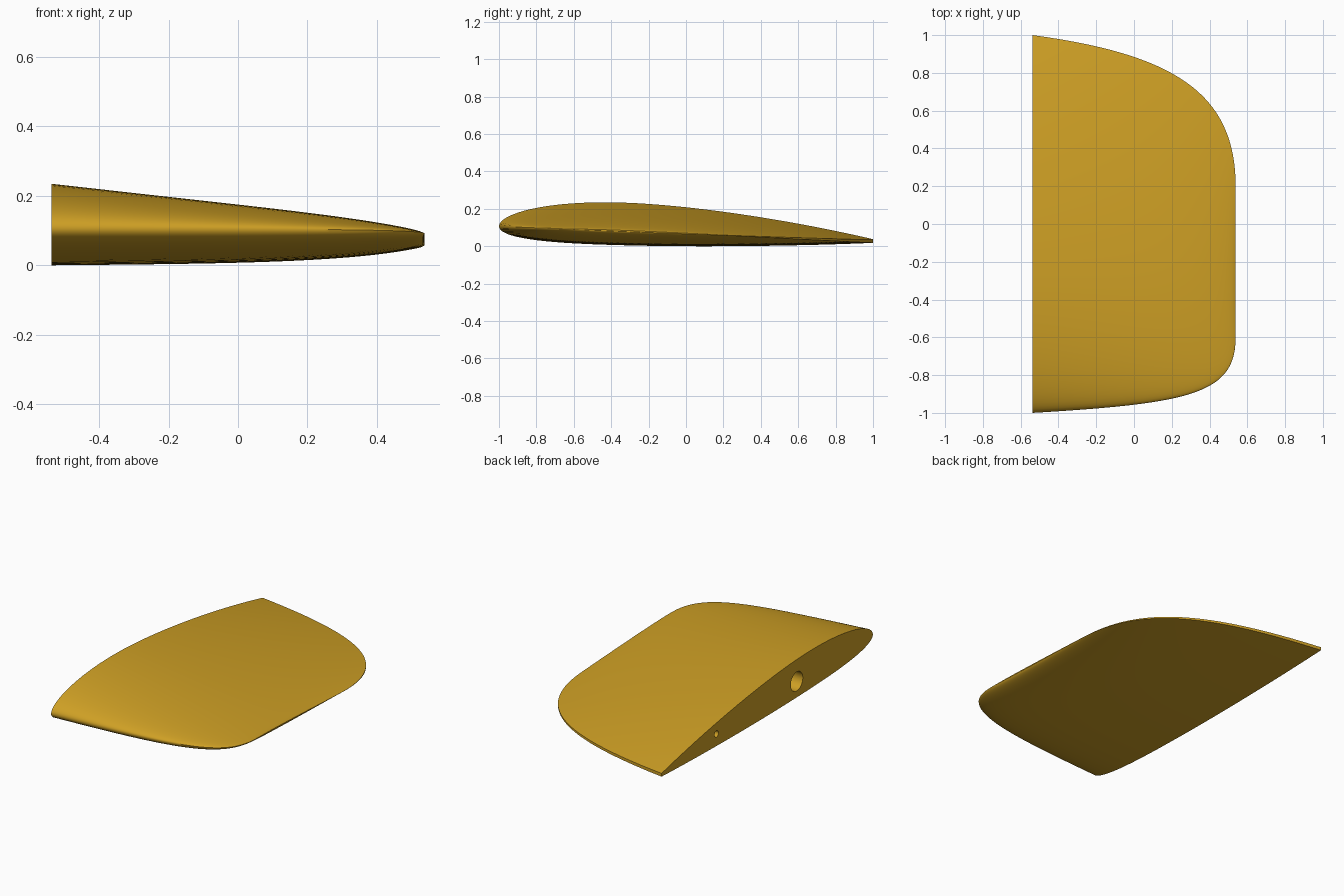
import bpy, bmesh, math
from mathutils import Matrix

cube = bpy.data.objects.get("Cube")
if cube:
    bpy.data.objects.remove(cube)

HALF = 0.538          # half span
SECTIONS, POINTS = 56, 48


def bezier(a, b, c, d, t):
    u = 1 - t
    return a * u**3 + 3 * b * u * u * t + 3 * c * u * t * t + d * t**3


def outline_y(x, inner_x, ys):
    """Height of an outline curve in plan at span position x."""
    lo, hi = 0.0, 1.0
    for _ in range(50):
        mid = (lo + hi) / 2
        if bezier(-HALF, inner_x, HALF, HALF, mid) < x:
            lo = mid
        else:
            hi = mid
    return bezier(*ys, lo)


def thickness(t):
    return 0.6 * (0.2969 * math.sqrt(t) - 0.126 * t - 0.3516 * t**2
                  + 0.2843 * t**3 - 0.1015 * t**4)


def camber(t):
    if t < 0.4:
        return 0.125 * (0.8 * t - t * t)
    return 0.0556 * (0.2 + 0.8 * t - t * t)


def upper(t):
    return 1.9 * (thickness(t) + camber(t)) + 0.007 * t


def lower(t):
    return 1.7 * (thickness(t) - camber(t)) + 0.05 * t * t * (1 - t) + 0.008 * t


def section(s):
    """Closed airfoil loop at span fraction s."""
    x = -HALF + 2 * HALF * s
    front = outline_y(x, 0.3, (-1, -0.95, -0.9, -0.6))
    back = outline_y(x, 0.2, (1, 0.9, 0.7, 0.2))
    up = max(0.03, (1 - 0.8 * s) * math.sqrt(max(0, 1 - s**8)))
    down = max(0.03, (1 - 0.12 * s) * math.sqrt(max(0, 1 - s**4)))
    steps = [(1 - math.cos(math.pi * i / POINTS)) / 2 for i in range(POINTS + 1)]
    loop = [(t, up * upper(t)) for t in reversed(steps)]
    loop += [(t, -down * lower(t)) for t in steps[1:]]
    pts = []
    for t, h in loop:
        y = front + t * (back - front)
        pts.append((x, y, 0.107 - 0.039 * (y + 1) + h))
    return pts


def finish(bm, name):
    bmesh.ops.recalc_face_normals(bm, faces=bm.faces)
    mesh = bpy.data.meshes.new(name)
    bm.to_mesh(mesh)
    bm.free()
    ob = bpy.data.objects.new(name, mesh)
    bpy.context.collection.objects.link(ob)
    return ob


# Lofted wing tip, closed at root and tip
bm = bmesh.new()
rings = [[bm.verts.new(p) for p in section(math.sin(math.pi / 2 * i / SECTIONS))]
         for i in range(SECTIONS + 1)]
count = len(rings[0])
for a, b in zip(rings, rings[1:]):
    for i in range(count):
        j = (i + 1) % count
        bm.faces.new((a[i], a[j], b[j], b[i]))
bm.faces.new(rings[0])
bm.faces.new(rings[-1])
floor = min(v.co.z for v in bm.verts)
bmesh.ops.translate(bm, vec=(0, 0, -floor), verts=bm.verts)
wing = finish(bm, "wing_tip")

gold = bpy.data.materials.new("golden_yellow")
gold.use_nodes = True
colour = (0.62, 0.35, 0.018, 1)
gold.diffuse_color = colour
gold.node_tree.nodes["Principled BSDF"].inputs["Base Color"].default_value = colour
wing.data.materials.append(gold)

# Spar and pin sockets in the root face
cutters = []
for name, y, z, radius, depth in (("spar_socket", -0.28, 0.1, 0.057, 0.4),
                                  ("pin_socket", 0.48, 0.075, 0.019, 0.15)):
    bm = bmesh.new()
    place = Matrix.Translation((-HALF, y, z)) @ Matrix.Rotation(math.pi / 2, 4, "Y")
    bmesh.ops.create_cone(bm, cap_ends=True, segments=32, radius1=radius,
                          radius2=radius, depth=2 * depth, matrix=place)
    cutter = finish(bm, name)
    cutter.data.materials.append(gold)
    cutter.hide_render = True
    cutters.append(cutter)
    cut = wing.modifiers.new(name, "BOOLEAN")
    cut.operation = "DIFFERENCE"
    cut.solver = "EXACT"
    cut.object = cutter

# Bake the sockets and drop the cutters
bpy.context.view_layer.update()
graph = bpy.context.evaluated_depsgraph_get()
baked = bpy.data.meshes.new_from_object(wing.evaluated_get(graph))
wing.modifiers.clear()
wing.data = baked
for cutter in cutters:
    bpy.data.objects.remove(cutter)

for ob in bpy.context.selected_objects:
    ob.select_set(False)
wing.select_set(True)
bpy.context.view_layer.objects.active = wing
bpy.ops.object.shade_smooth_by_angle(angle=math.radians(35))
